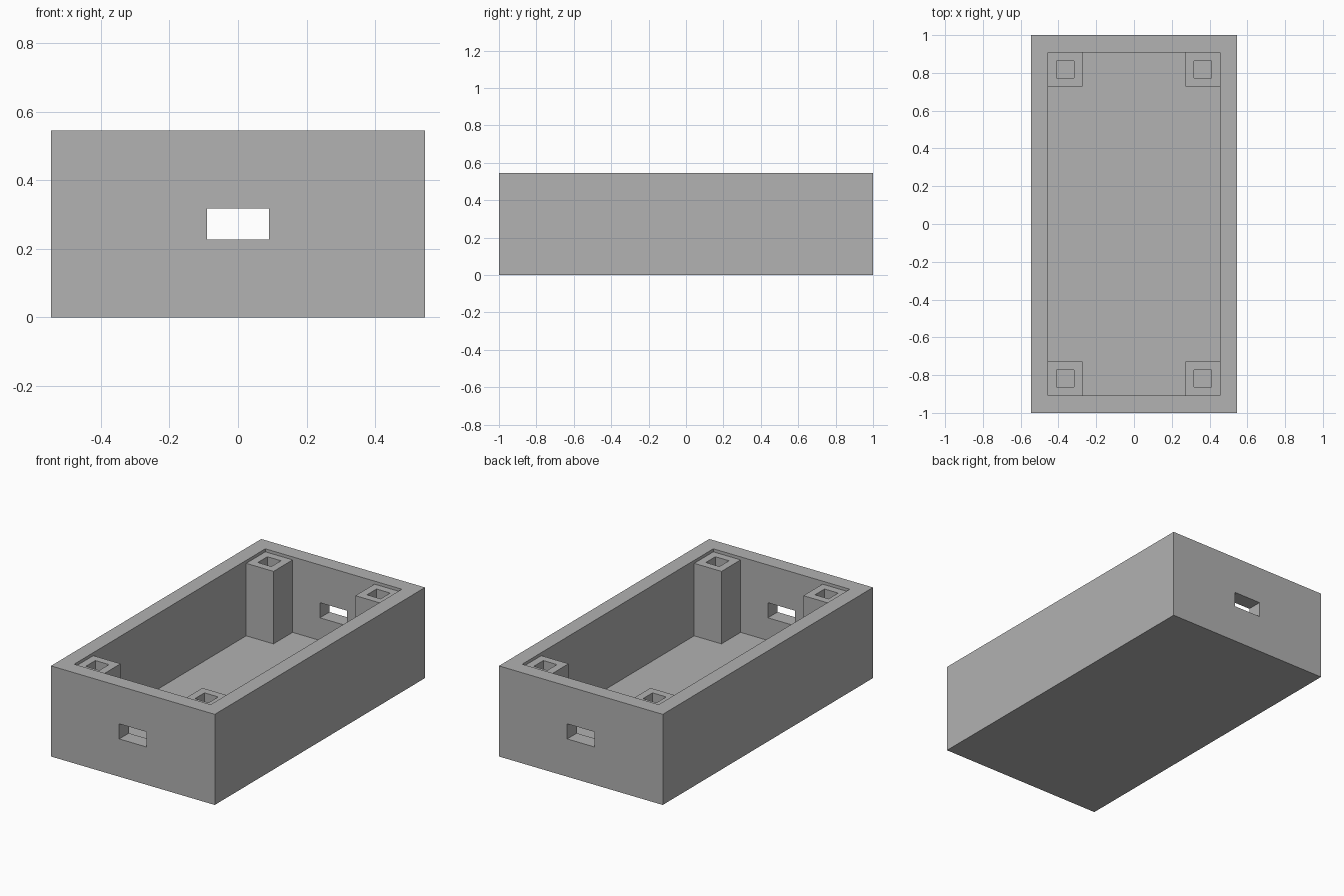
import bpy

cube = bpy.data.objects.get("Cube")
if cube:
    bpy.data.objects.remove(cube, do_unlink=True)

U = 1 / 11  # wall thickness, the module of the whole box

grey = bpy.data.materials.new("plain grey")
grey.use_nodes = True
colour = (0.445, 0.445, 0.445, 1)
grey.diffuse_color = colour
grey.node_tree.nodes["Principled BSDF"].inputs["Base Color"].default_value = colour


def box(name, low, high):
    """Block between two corners, given in wall thicknesses."""
    bpy.ops.mesh.primitive_cube_add(size=1)
    obj = bpy.context.object
    obj.name = name
    for v in obj.data.vertices:
        v.co = [U * (h if c > 0 else l) for c, l, h in zip(v.co, low, high)]
    obj.data.materials.append(grey)
    return obj


def apply_modifier(obj, mod):
    bpy.context.view_layer.objects.active = obj
    bpy.ops.object.modifier_apply(modifier=mod.name)


def cut(obj, low, high):
    """Remove a rectangular volume from a part."""
    cutter = box("cutter", low, high)
    cutter.hide_render = True
    mod = obj.modifiers.new("cut", 'BOOLEAN')
    mod.operation = 'DIFFERENCE'
    mod.solver = 'EXACT'
    mod.object = cutter
    apply_modifier(obj, mod)
    bpy.data.objects.remove(cutter, do_unlink=True)


# Open tray with a cable slot through both end walls
tray = box("tray", (-6, -11, 0), (6, 11, 6))
cut(tray, (-5, -10, 1), (5, 10, 7))
cut(tray, (-1, -12, 2.5), (1, 12, 3.5))

# Hollow corner posts, just below the rim, mirrored to all four corners
posts = box("corner_posts", (3, 8, 1), (5, 10, 5.8))
cut(posts, (3.5, 8.5, 0), (4.5, 9.5, 7))
mirror = posts.modifiers.new("mirror", 'MIRROR')
mirror.use_axis = (True, True, False)
mirror.use_mirror_merge = False
apply_modifier(posts, mirror)
